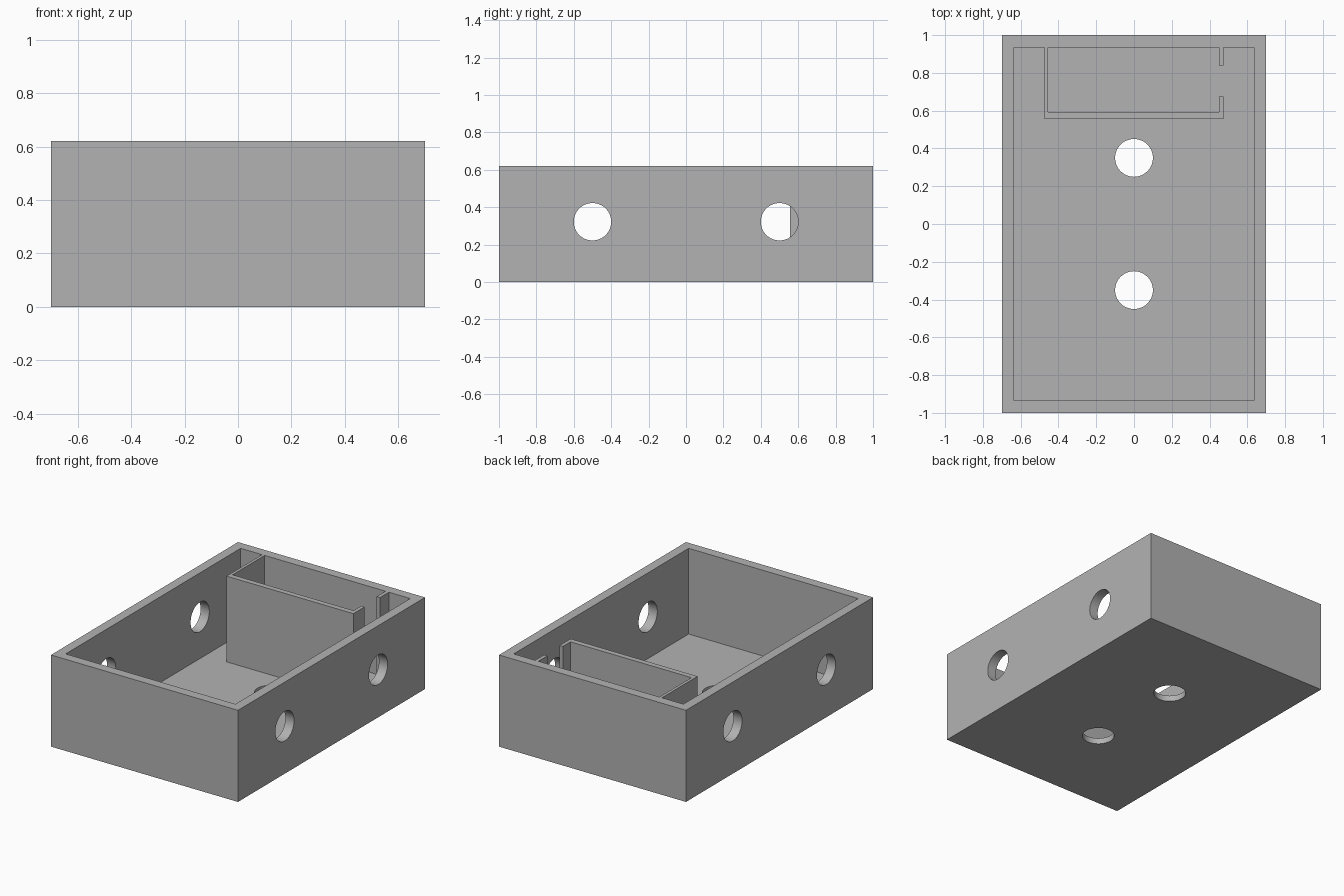
import bpy
import bmesh
from math import pi, radians

cube = bpy.data.objects.get("Cube")
if cube:
    bpy.data.objects.remove(cube, do_unlink=True)

WIDTH, DEPTH, HEIGHT = 1.4, 2.0, 0.62
WALL, FLOOR, HOLE_RADIUS = 0.065, 0.04, 0.1

grey = bpy.data.materials.new("plain grey")
grey.use_nodes = True
colour = (0.448, 0.448, 0.448, 1)
grey.diffuse_color = colour
grey.node_tree.nodes["Principled BSDF"].inputs["Base Color"].default_value = colour


def block(name, low, high):
    """Axis-aligned box between two corners."""
    centre = [(a + b) / 2 for a, b in zip(low, high)]
    bpy.ops.mesh.primitive_cube_add(size=1, location=centre)
    obj = bpy.context.object
    obj.name = name
    obj.scale = [b - a for a, b in zip(low, high)]
    bpy.ops.object.transform_apply(location=True, rotation=False, scale=True)
    obj.data.materials.append(grey)
    return obj


def drill(name, location, rotation, length):
    """Round cutter for a hole."""
    bpy.ops.mesh.primitive_cylinder_add(vertices=64, radius=HOLE_RADIUS, depth=length,
                                        location=location, rotation=rotation)
    obj = bpy.context.object
    obj.name = name
    obj.data.materials.append(grey)
    return obj


def cut(target, cutter):
    """Subtract the cutter, then discard it."""
    cutter.hide_render = True
    mod = target.modifiers.new("cut", 'BOOLEAN')
    mod.operation = 'DIFFERENCE'
    mod.solver = 'EXACT'
    mod.object = cutter
    bpy.context.view_layer.objects.active = target
    bpy.ops.object.modifier_apply(modifier=mod.name)
    bpy.data.objects.remove(cutter, do_unlink=True)


def prism(name, outline, bottom, top):
    """Extrude a plan outline upwards."""
    bm = bmesh.new()
    face = bm.faces.new([bm.verts.new((x, y, bottom)) for x, y in outline])
    raised = bmesh.ops.extrude_face_region(bm, geom=[face])["geom"]
    bmesh.ops.translate(bm, vec=(0, 0, top - bottom),
                        verts=[v for v in raised if isinstance(v, bmesh.types.BMVert)])
    bmesh.ops.recalc_face_normals(bm, faces=bm.faces)
    mesh = bpy.data.meshes.new(name)
    bm.to_mesh(mesh)
    bm.free()
    mesh.materials.append(grey)
    obj = bpy.data.objects.new(name, mesh)
    bpy.context.collection.objects.link(obj)
    return obj


# Open box with cavity
x, y = WIDTH / 2, DEPTH / 2
box = block("open_box", (-x, -y, 0), (x, y, HEIGHT))
cut(box, block("cavity_cutter", (WALL - x, WALL - y, FLOOR), (x - WALL, y - WALL, HEIGHT + 0.2)))

# Two pairs of side holes and two floor holes
for side in (-1, 1):
    cut(box, drill("side_hole_cutter", (0, side * 0.5, 0.322), (0, pi / 2, 0), WIDTH + 0.2))
    cut(box, drill("floor_hole_cutter", (0, side * 0.35, 0), (0, 0, 0), 0.3))

bpy.ops.object.select_all(action='DESELECT')
box.select_set(True)
bpy.context.view_layer.objects.active = box
bpy.ops.object.shade_smooth_by_angle(angle=radians(30))

# Thin compartment wall against the back, with a gap at one end
back = y - WALL
prism("compartment_wall",
      [(-0.475, back), (-0.475, 0.555), (0.475, 0.555), (0.475, 0.675),
       (0.45, 0.675), (0.45, 0.592), (-0.455, 0.592), (-0.455, back)],
      FLOOR, HEIGHT)
block("compartment_stub", (0.45, 0.84, FLOOR), (0.475, back, HEIGHT))
